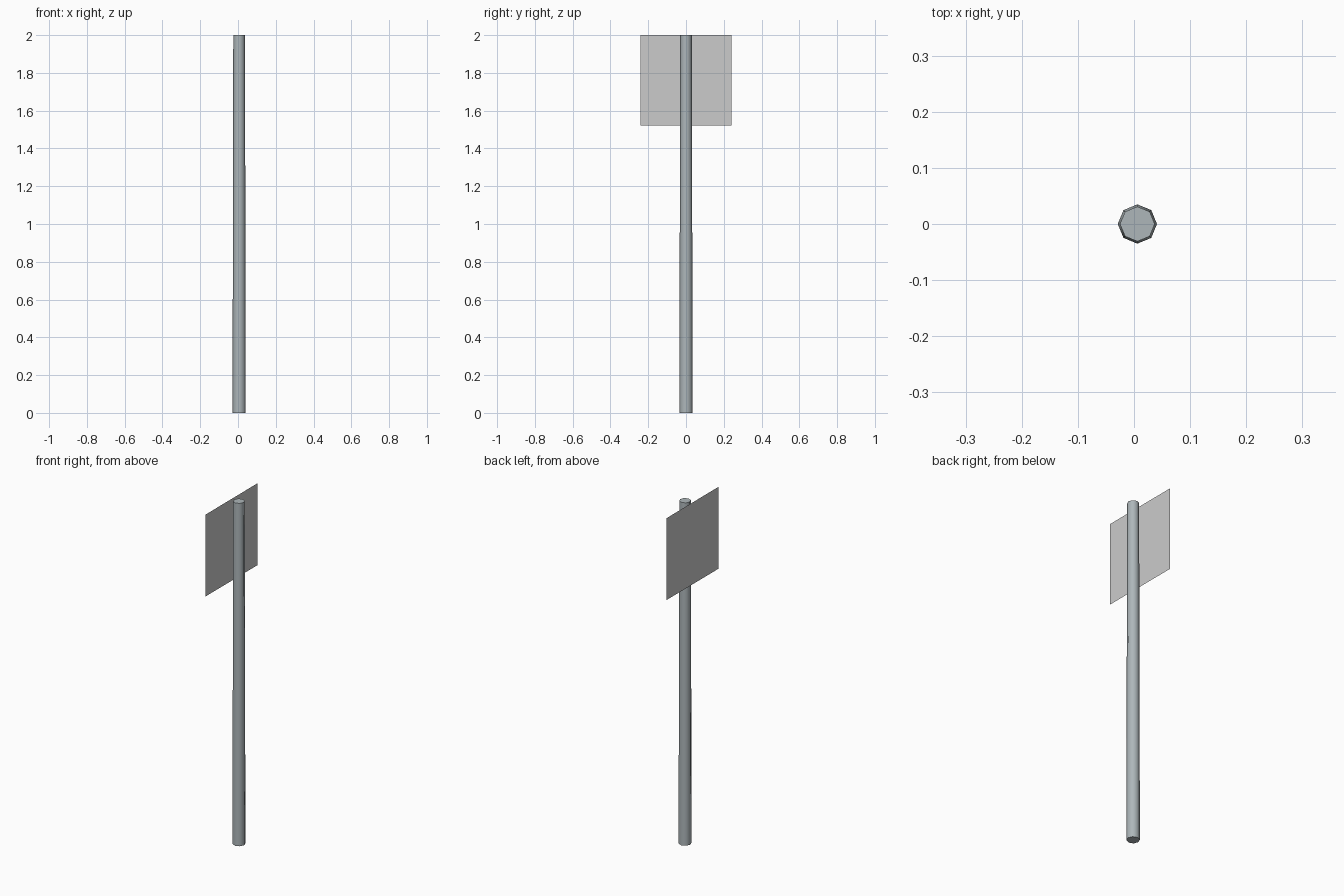
import bpy, math

if "Cube" in bpy.data.objects:
    bpy.data.objects.remove(bpy.data.objects["Cube"])

# Tapered eight-sided post, a corner on each axis
bpy.ops.mesh.primitive_cone_add(vertices=8, radius1=0.035, radius2=0.031, depth=2,
                                location=(0.006, 0, 1))
post = bpy.context.object
post.name = "post"
bpy.ops.object.shade_smooth_by_angle(angle=math.radians(60))
metal = bpy.data.materials.new("post_metal")
metal.diffuse_color = (0.42, 0.47, 0.49, 1)
metal.use_nodes = True
metal.node_tree.nodes["Principled BSDF"].inputs["Base Color"].default_value = metal.diffuse_color
post.data.materials.append(metal)

# Thin sign panel, a single sheet facing -x just off the post
panel_half, panel_bottom, panel_top, panel_x = 0.24, 1.522, 2.0, -0.041
mesh = bpy.data.meshes.new("sign_panel")
mesh.from_pydata([(panel_x, y, z) for y, z in (
    (panel_half, panel_bottom), (-panel_half, panel_bottom),
    (-panel_half, panel_top), (panel_half, panel_top))], [], [(0, 1, 2, 3)])
panel = bpy.data.objects.new("sign_panel", mesh)
bpy.context.collection.objects.link(panel)
